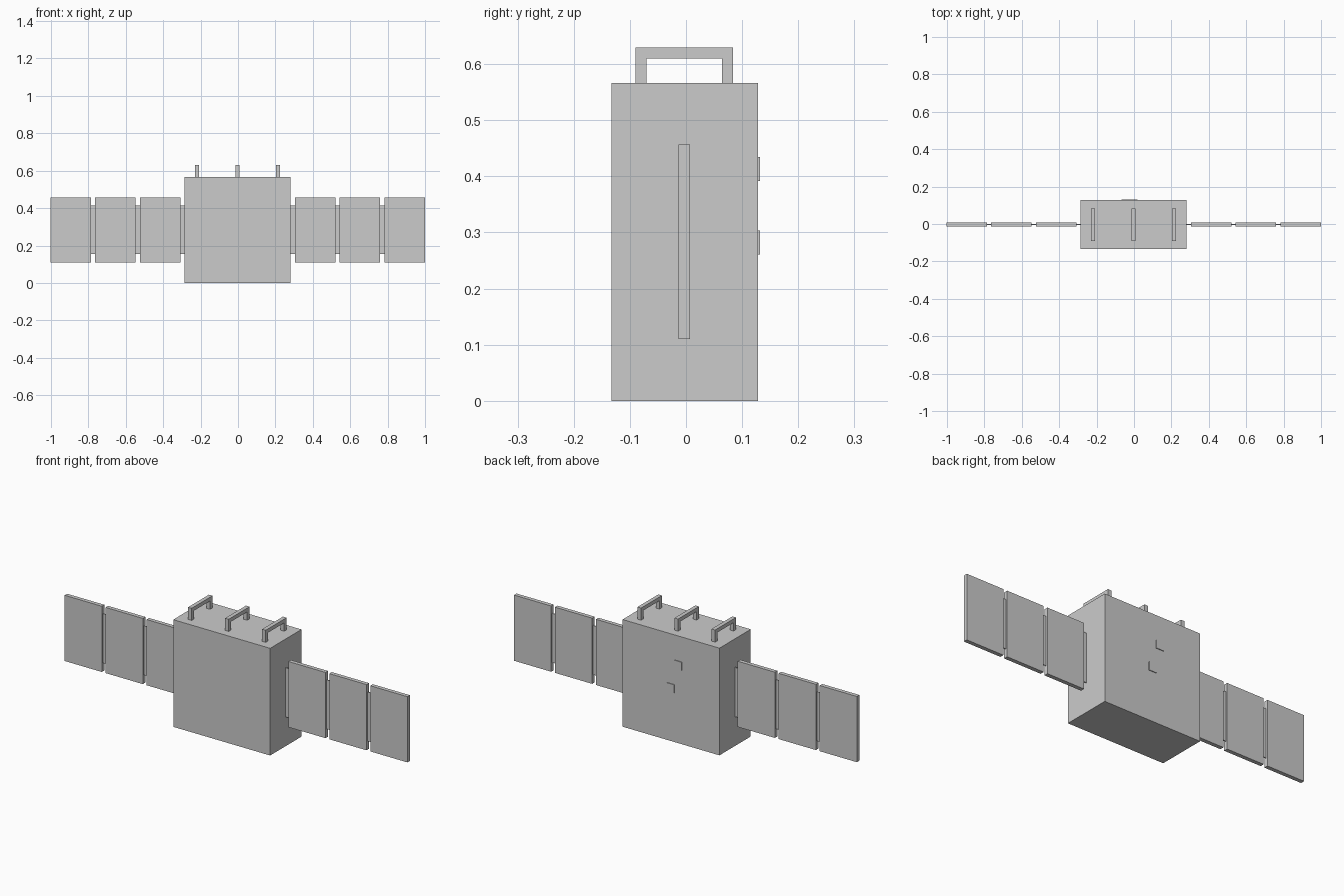
import bpy

if "Cube" in bpy.data.objects:
    bpy.data.objects.remove(bpy.data.objects["Cube"], do_unlink=True)

grey = bpy.data.materials.new("light_grey")
grey.use_nodes = True
grey.diffuse_color = (0.6, 0.6, 0.6, 1)
grey.node_tree.nodes["Principled BSDF"].inputs["Base Color"].default_value = (0.6, 0.6, 0.6, 1)

MID_X, MID_Y = -0.002, -0.003


def add_mesh(name, verts, faces):
    mesh = bpy.data.meshes.new(name)
    mesh.from_pydata(verts, [], faces)
    mesh.materials.append(grey)
    obj = bpy.data.objects.new(name, mesh)
    bpy.context.collection.objects.link(obj)
    return obj


def prism(name, profile, x0, x1):
    """Extrude a counter-clockwise (y, z) outline along x."""
    n = len(profile)
    verts = [(x, y, z) for x in (x0, x1) for y, z in profile]
    faces = [list(range(n))[::-1], list(range(n, 2 * n))]
    faces += [(i, (i + 1) % n, n + (i + 1) % n, n + i) for i in range(n)]
    return add_mesh(name, verts, faces)


def box(name, x, y, z):
    outline = [(y[0], z[0]), (y[1], z[0]), (y[1], z[1]), (y[0], z[1])]
    return prism(name, outline, *x)


# Main body
TOP = 0.566
HALF = 0.283
box("body", (MID_X - HALF, MID_X + HALF), (-0.133, 0.128), (0, TOP))

# Solar wings: three panels a side, joined by thin hinge strips
PANEL, GAP = 0.217, 0.0225
for side, label in ((-1, "right"), (1, "left")):
    edge = HALF
    for i in range(3):
        spans = (("hinge", edge, edge + GAP, 0.002, (0.155, 0.415)),
                 ("panel", edge + GAP, edge + GAP + PANEL, 0.0105, (0.11, 0.457)))
        for part, a, b, depth, z in spans:
            x = sorted((MID_X + side * a, MID_X + side * b))
            box(f"{label}_{part}_{i + 1}", x, (MID_Y - depth, MID_Y + depth), z)
        edge += GAP + PANEL

# Square-cornered handles on the top
outer, inner, crown, under = 0.087, 0.067, 0.63, 0.61
arch = [(-outer, TOP), (-inner, TOP), (-inner, under), (inner, under),
        (inner, TOP), (outer, TOP), (outer, crown), (-outer, crown)]
arch = [(MID_Y + y, z) for y, z in arch]
for i in (-1, 0, 1):
    x = MID_X + 0.2165 * i
    prism(f"handle_{i + 2}", arch, x - 0.0105, x + 0.0105)

# Two small raised square plates on the back
for name, x, z in (("upper_back_plate", -0.067, 0.392), ("lower_back_plate", -0.0235, 0.261)):
    box(name, (x, x + 0.0435), (0.128, 0.132), (z, z + 0.0425))
